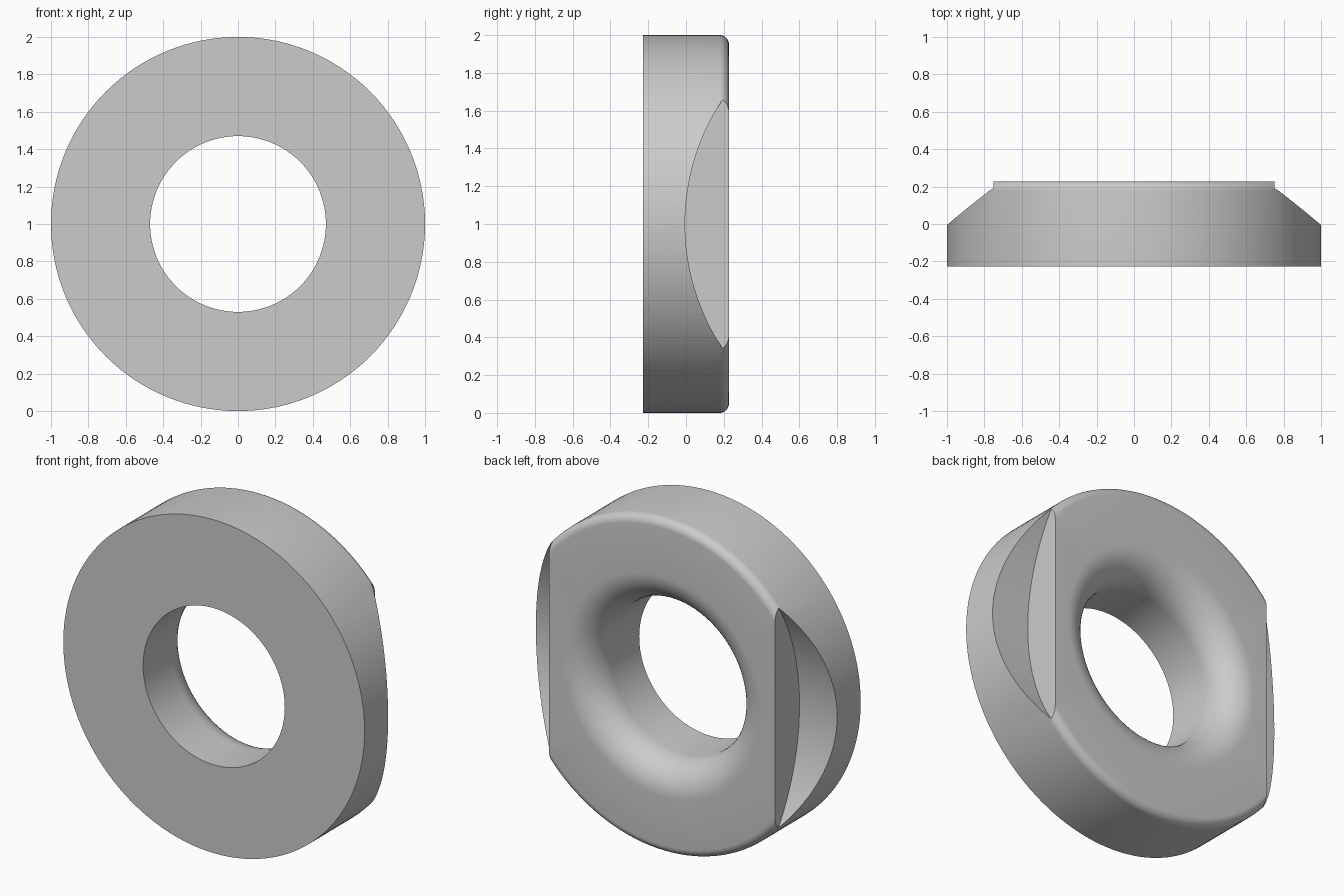
import bpy, bmesh, math
from mathutils import Matrix, Vector

cube = bpy.data.objects.get("Cube")
if cube:
    bpy.data.objects.remove(cube, do_unlink=True)

HALF = 0.228      # half thickness
BORE = 0.47       # hole radius
FLARE = 0.19      # rounding at the back of the hole
ROUND = 0.05      # rounding of the outer back edge
FLAT_X = 0.75     # distance of the side flats
MILL = 1.19       # radius of the milled side notches
CENTRE = Vector((0, 0, 1))

steel = bpy.data.materials.new("grey steel")
steel.use_nodes = True
colour = (0.6, 0.6, 0.6, 1)
steel.diffuse_color = colour
steel.node_tree.nodes["Principled BSDF"].inputs["Base Color"].default_value = colour


def add_object(name, bm):
    bmesh.ops.recalc_face_normals(bm, faces=bm.faces)
    mesh = bpy.data.meshes.new(name)
    bm.to_mesh(mesh)
    bm.free()
    mesh.materials.append(steel)
    obj = bpy.data.objects.new(name, mesh)
    bpy.context.collection.objects.link(obj)
    return obj


def arc(r, y, radius, start, end, steps):
    """Points of a circular arc in the radius / depth plane."""
    angles = [math.radians(start + (end - start) * i / steps) for i in range(steps + 1)]
    return [(r + radius * math.cos(a), y + radius * math.sin(a)) for a in angles]


# Ring: cross-section revolved around the y axis
profile = [(BORE, -HALF), (1, -HALF)]
profile += arc(1 - ROUND, HALF - ROUND, ROUND, 0, 90, 8)
profile += arc(BORE + FLARE, HALF - FLARE, FLARE, 90, 180, 14)
bm = bmesh.new()
verts = [bm.verts.new((r, y, 1)) for r, y in profile]
edges = [bm.edges.new((v, verts[i - 1])) for i, v in enumerate(verts)]
bmesh.ops.spin(bm, geom=verts + edges, cent=CENTRE, axis=(0, 1, 0),
               angle=math.tau, steps=128, use_merge=False)
bmesh.ops.remove_doubles(bm, verts=bm.verts, dist=0.0001)
ring = add_object("ring", bm)

# Side notches: a wide round cutter leaves a flat wall and a curved floor
cutters = []
for side, sign in (("left", 1), ("right", -1)):
    bm = bmesh.new()
    depth = 0.5
    place = (Matrix.Translation((sign * (FLAT_X + depth / 2), MILL - 0.005, 1))
             @ Matrix.Rotation(math.pi / 2, 4, "Y"))
    bmesh.ops.create_cone(bm, cap_ends=True, segments=256, radius1=MILL,
                          radius2=MILL, depth=depth, matrix=place)
    cutter = add_object(side + "_notch_cutter", bm)
    cutter.hide_render = True
    cutters.append(cutter)
    cut = ring.modifiers.new(side + " notch", "BOOLEAN")
    cut.operation = "DIFFERENCE"
    cut.solver = "EXACT"
    cut.object = cutter

# Apply the cuts, then smooth the rounded surfaces
bpy.ops.object.select_all(action="DESELECT")
ring.select_set(True)
bpy.context.view_layer.objects.active = ring
for name in [m.name for m in ring.modifiers]:
    bpy.ops.object.modifier_apply(modifier=name)
for cutter in cutters:
    bpy.data.objects.remove(cutter, do_unlink=True)
bpy.ops.object.shade_smooth_by_angle(angle=math.radians(25))
